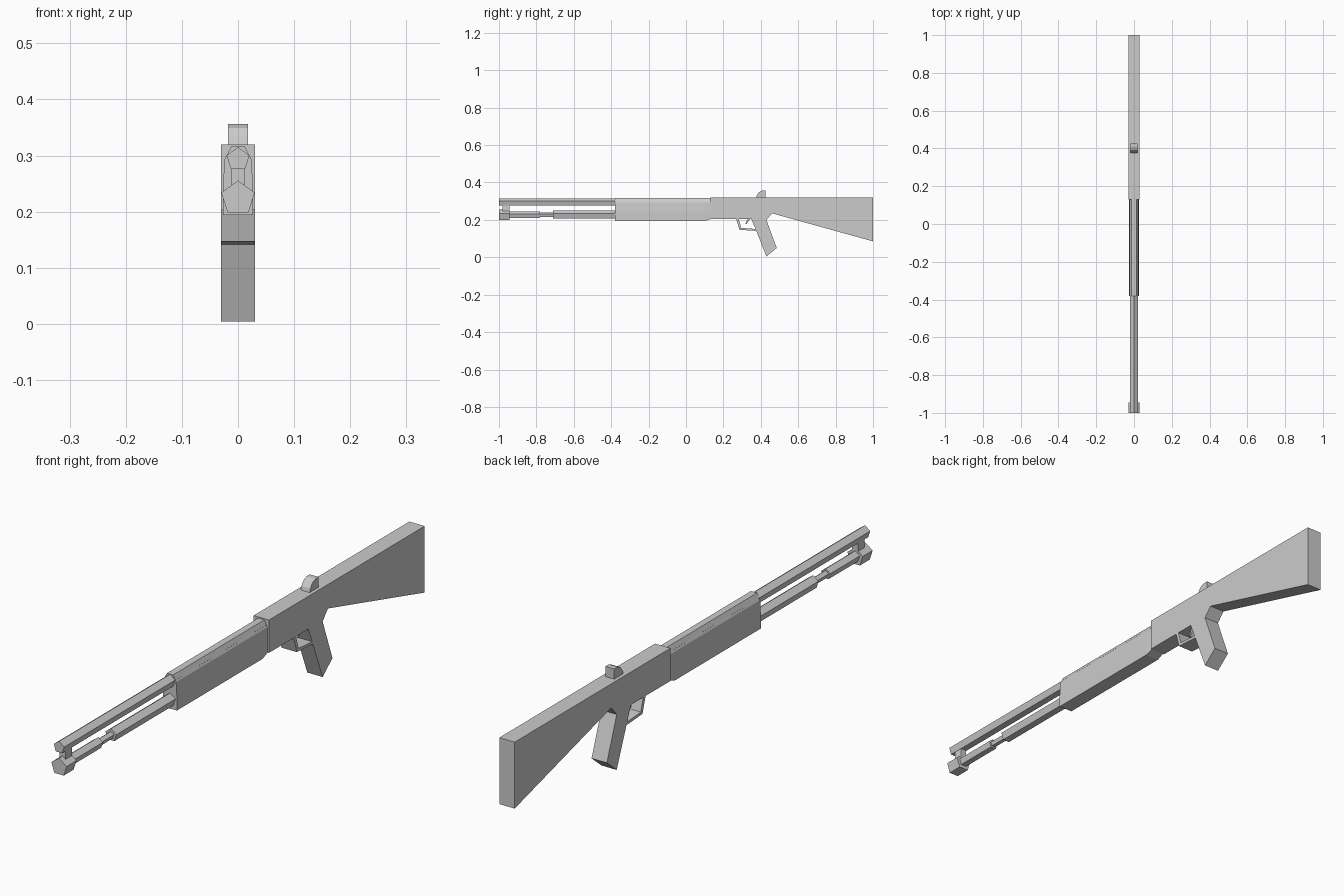
import bpy, bmesh
from math import sin, cos, pi

if "Cube" in bpy.data.objects:
    bpy.data.objects.remove(bpy.data.objects["Cube"])


def loft(name, rings):
    """Closed solid through matching rings of 3D points."""
    bm = bmesh.new()
    vs = [[bm.verts.new(p) for p in r] for r in rings]
    n = len(vs[0])
    for a, b in zip(vs, vs[1:]):
        for i in range(n):
            j = (i + 1) % n
            bm.faces.new((a[i], a[j], b[j], b[i]))
    bm.faces.new(vs[0])
    bm.faces.new(vs[-1])
    bmesh.ops.recalc_face_normals(bm, faces=bm.faces)
    me = bpy.data.meshes.new(name)
    bm.to_mesh(me)
    bm.free()
    ob = bpy.data.objects.new(name, me)
    bpy.context.collection.objects.link(ob)
    return ob


def side_profile(name, pts, half):
    """Extrude a (y, z) outline across x."""
    return loft(name, [[(x, y, z) for y, z in pts] for x in (-half, half)])


def tube(name, z, stations):
    """Five-sided rod along y; stations are (y, radius)."""
    return loft(name, [[(r * sin(2 * pi * i / 5), y, z + r * cos(2 * pi * i / 5))
                        for i in range(5)] for y, r in stations])


# Stock, receiver and grip in one outline
side_profile("stock_and_receiver", [
    (0.13, 0.32), (1.0, 0.32), (1.0, 0.085), (0.46, 0.235), (0.43, 0.2),
    (0.485, 0.05), (0.43, 0.004), (0.376, 0.14), (0.35, 0.204), (0.13, 0.204)], 0.03)


# Fore-end with chamfered top, easing into the receiver
def fore_section(y, bottom, wide):
    right = [(wide, bottom), (wide, 0.24), (0.024, 0.293), (0.012, 0.316)]
    return [(x, y, z) for x, z in right] + [(-x, y, z) for x, z in reversed(right)]


loft("fore_end", [fore_section(-0.38, 0.194, 0.027), fore_section(0.10, 0.194, 0.027),
                  fore_section(0.135, 0.206, 0.025)])

# Barrel, lower tube with narrowed neck, and front cap
tube("barrel", 0.2935, [(-1.0, 0.0215), (0.14, 0.0215)])
tube("lower_tube", 0.2265, [(-0.95, 0.019), (-0.78, 0.019), (-0.78, 0.0125), (-0.71, 0.0125),
                            (-0.71, 0.0225), (-0.37, 0.0225)])
tube("front_cap", 0.224, [(-1.0, 0.0315), (-0.945, 0.0315)])

# Bracket joining barrel and cap
side_profile("barrel_bracket", [(-0.98, 0.23), (-0.945, 0.23), (-0.945, 0.285), (-0.98, 0.285)], 0.012)

# Trigger guard strap and trigger
side_profile("trigger_guard", [
    (0.268, 0.206), (0.286, 0.147), (0.38, 0.141), (0.376, 0.151),
    (0.295, 0.157), (0.281, 0.206)], 0.03)
side_profile("trigger", [(0.33, 0.206), (0.318, 0.18), (0.324, 0.177), (0.343, 0.206)], 0.01)

# Rear sight with rounded front
side_profile("rear_sight", [
    (0.375, 0.318), (0.379, 0.333), (0.391, 0.349), (0.408, 0.356),
    (0.426, 0.356), (0.426, 0.318)], 0.0175)
